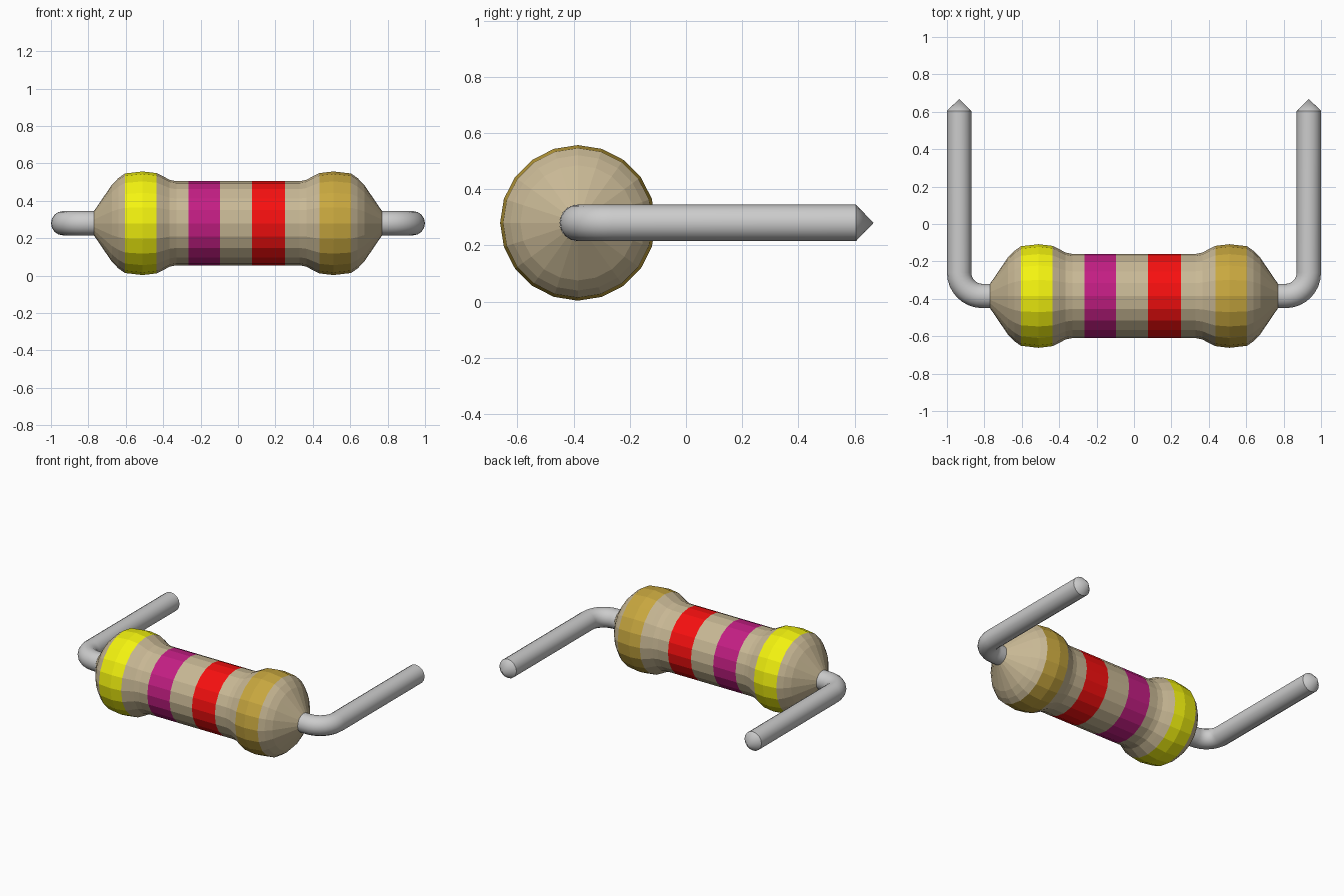
import bpy
import bmesh
from math import cos, sin, pi, radians
from mathutils import Vector

if "Cube" in bpy.data.objects:
    bpy.data.objects.remove(bpy.data.objects["Cube"])

AXIS_Y, AXIS_Z = -0.385, 0.28


def material(name, rgb):
    m = bpy.data.materials.new(name)
    m.diffuse_color = (*rgb, 1)
    m.use_nodes = True
    m.node_tree.nodes["Principled BSDF"].inputs["Base Color"].default_value = m.diffuse_color
    return m


def tube(name, stations, sides, mat=None):
    """Skin rings given as (x, y, heading angle, radius) in the horizontal plane."""
    bm = bmesh.new()
    rings = []
    for x, y, t, r in stations:
        n = Vector((-sin(t), cos(t), 0))
        ring = []
        for i in range(sides):
            a = 2 * pi * i / sides
            ring.append(bm.verts.new(Vector((x, y, AXIS_Z)) + r * (n * cos(a) + Vector((0, 0, sin(a))))))
        rings.append(ring)
    for p, q in zip(rings, rings[1:]):
        for i in range(sides):
            j = (i + 1) % sides
            bm.faces.new((p[i], p[j], q[j], q[i]))
    bmesh.ops.remove_doubles(bm, verts=bm.verts, dist=1e-5)
    mesh = bpy.data.meshes.new(name)
    bm.to_mesh(mesh)
    bm.free()
    ob = bpy.data.objects.new(name, mesh)
    bpy.context.collection.objects.link(ob)
    if mat:
        mesh.materials.append(mat)
    return ob


# Half profile of the body: distance from the middle, radius
PROFILE = [(0, 0.225), (0.33, 0.225), (0.365, 0.232), (0.395, 0.248), (0.435, 0.268),
           (0.51, 0.277), (0.605, 0.266), (0.64, 0.241), (0.675, 0.205), (0.77, 0.065)]


def radius(x):
    x = abs(x)
    for (x0, r0), (x1, r1) in zip(PROFILE, PROFILE[1:]):
        if x <= x1:
            return r0 + (r1 - r0) * (x - x0) / (x1 - x0)
    return PROFILE[-1][1]


# Body shell and colour bands, turned section by section
beige = material("beige", (0.58, 0.48, 0.30))
yellow = material("yellow", (0.90, 0.90, 0.005))
purple = material("purple", (0.55, 0.013, 0.23))
red = material("red", (0.93, 0.005, 0.005))
gold = material("gold", (0.58, 0.39, 0.05))
SECTIONS = [("body_left_end", -0.77, beige), ("band_yellow", -0.605, yellow),
            ("body_left", -0.435, beige), ("band_purple", -0.265, purple),
            ("body_middle", -0.095, beige), ("band_red", 0.075, red),
            ("body_right", 0.25, beige), ("band_gold", 0.435, gold),
            ("body_right_end", 0.605, beige)]
knots = sorted({s * x for x, _ in PROFILE for s in (-1, 1)})
ends = [s[1] for s in SECTIONS[1:]] + [0.77]
for (name, x0, mat), x1 in zip(SECTIONS, ends):
    xs = [x0] + [k for k in knots if x0 < k < x1] + [x1]
    tube(name, [(x, AXIS_Y, 0, radius(x)) for x in xs], 20, mat)

# Wire leads: straight stub, quarter bend, long leg and pointed tip, mirrored
R, BEND, LEG_X = 0.065, 0.125, 0.935
path = [(0.74, AXIS_Y, 0, R)]
for i in range(9):
    t = pi / 2 * i / 8
    path.append((LEG_X - BEND + BEND * sin(t), AXIS_Y + BEND - BEND * cos(t), t, R))
path += [(LEG_X, 0.605, pi / 2, R), (LEG_X, 0.668, pi / 2, 0)]
leads = tube("wire_leads", path, 16)
leads.modifiers.new("mirror", 'MIRROR')
bpy.context.view_layer.objects.active = leads
leads.select_set(True)
bpy.ops.object.shade_smooth_by_angle(angle=radians(30))
